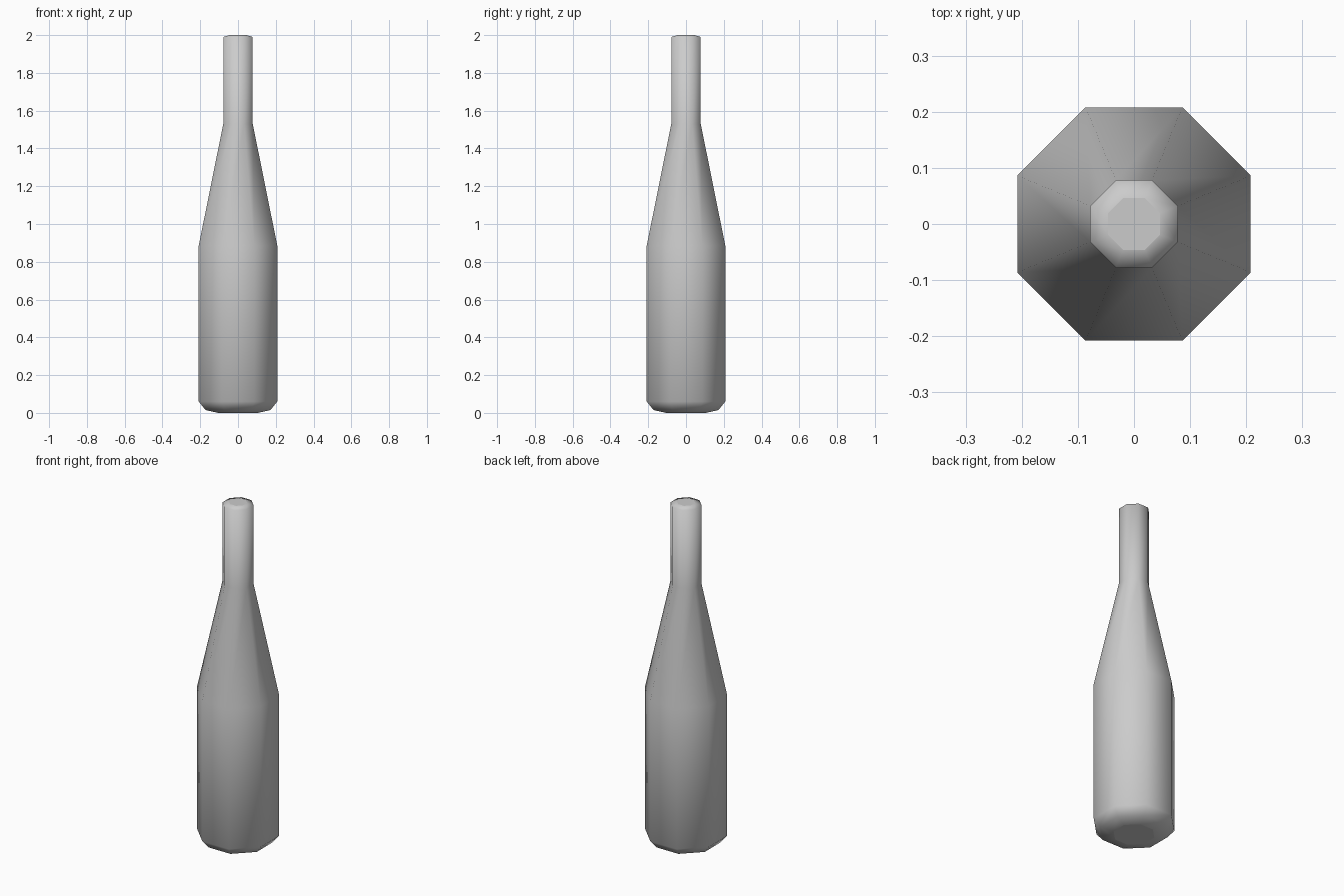
import bpy
import bmesh
import math

old = bpy.data.objects.get("Cube")
if old:
    bpy.data.objects.remove(old, do_unlink=True)

SIDES = 8

# Silhouette: (flat-to-centre distance, height), from base to mouth
PROFILE = [
    (0.105, 0.0),
    (0.172, 0.015),
    (0.208, 0.06),
    (0.208, 0.885),
    (0.078, 1.53),
    (0.078, 1.99),
    (0.046, 2.0),
]

# Single grey colour
grey = bpy.data.materials.new("grey")
grey.use_nodes = True
colour = (0.6, 0.6, 0.6, 1.0)
grey.diffuse_color = colour
grey.node_tree.nodes["Principled BSDF"].inputs["Base Color"].default_value = colour


def add_ring(bm, apothem, z):
    """Octagon with its flats facing the axes."""
    radius = apothem / math.cos(math.pi / SIDES)
    angles = [(i + 0.5) * math.tau / SIDES for i in range(SIDES)]
    return [bm.verts.new((radius * math.cos(a), radius * math.sin(a), z)) for a in angles]


# Bottle body: smooth walls between stacked rings
bm = bmesh.new()
rings = [add_ring(bm, r, z) for r, z in PROFILE]
for low, high in zip(rings, rings[1:]):
    for i in range(SIDES):
        j = (i + 1) % SIDES
        bm.faces.new((low[i], low[j], high[j], high[i])).smooth = True

# Flat base and mouth with crisp borders
for cap in (bm.faces.new(rings[0][::-1]), bm.faces.new(rings[-1])):
    cap.smooth = False
    for edge in cap.edges:
        edge.smooth = False

mesh = bpy.data.meshes.new("bottle")
bm.to_mesh(mesh)
bm.free()
mesh.materials.append(grey)
bottle = bpy.data.objects.new("bottle", mesh)
bpy.context.collection.objects.link(bottle)
